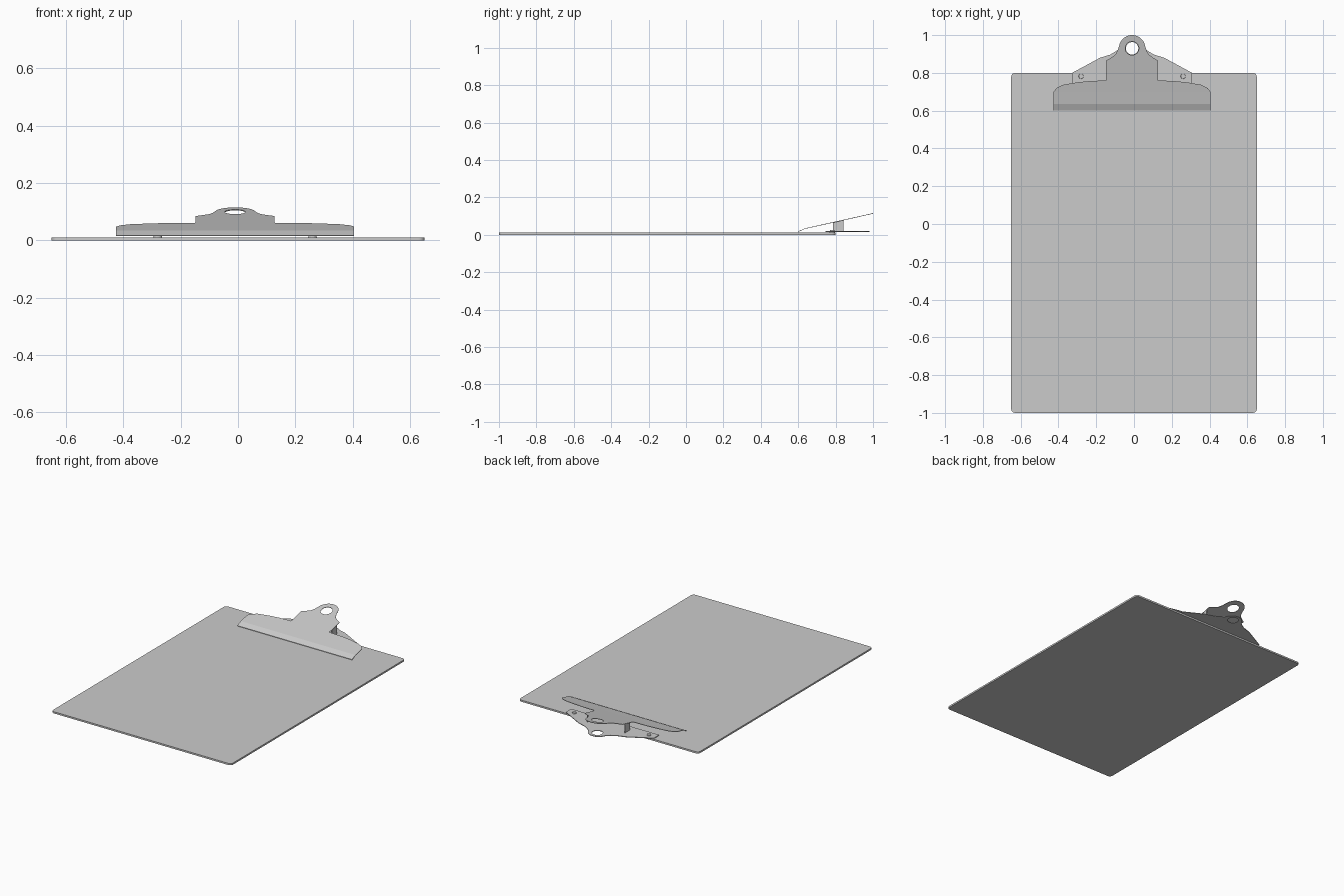
import bpy, bmesh
from math import sin, cos, pi, radians

cube = bpy.data.objects.get("Cube")
if cube:
    bpy.data.objects.remove(cube, do_unlink=True)

grey = bpy.data.materials.new("plain grey")
grey.use_nodes = True
color = (0.6, 0.6, 0.6, 1)
grey.diffuse_color = color
grey.node_tree.nodes["Principled BSDF"].inputs["Base Color"].default_value = color

CX = -0.01          # the clip sits slightly off centre
BEND = 0.635        # where the clip lip turns down


def arc(cx, cy, r, start, end, n):
    return [(cx + r * cos(radians(start + (end - start) * i / n)),
             cy + r * sin(radians(start + (end - start) * i / n))) for i in range(n + 1)]


def mirrored(half):
    """Close a right-hand outline, listed from bottom to top, with its mirror image."""
    return half + [(-x, y) for x, y in reversed(half) if abs(x) > 1e-4]


def finish(bm, name, x=0.0):
    bmesh.ops.recalc_face_normals(bm, faces=bm.faces)
    mesh = bpy.data.meshes.new(name)
    bm.to_mesh(mesh)
    bm.free()
    mesh.materials.append(grey)
    obj = bpy.data.objects.new(name, mesh)
    obj.location.x = x
    bpy.context.collection.objects.link(obj)
    return obj


def plate(outlines, z0, z1):
    """Flat sheet from closed outlines; later outlines are holes."""
    curve = bpy.data.curves.new("outline", "CURVE")
    curve.dimensions = "2D"
    curve.fill_mode = "BOTH"
    curve.extrude = (z1 - z0) / 2
    for pts in outlines:
        spline = curve.splines.new("POLY")
        spline.points.add(len(pts) - 1)
        for p, (x, y) in zip(spline.points, pts):
            p.co = (x, y, 0, 1)
        spline.use_cyclic_u = True
    temp = bpy.data.objects.new("outline", curve)
    bpy.context.collection.objects.link(temp)
    mesh = bpy.data.meshes.new_from_object(
        temp.evaluated_get(bpy.context.evaluated_depsgraph_get()))
    bm = bmesh.new()
    bm.from_mesh(mesh)
    bpy.data.objects.remove(temp, do_unlink=True)
    bpy.data.curves.remove(curve)
    bpy.data.meshes.remove(mesh)
    bmesh.ops.remove_doubles(bm, verts=bm.verts, dist=1e-5)
    bmesh.ops.translate(bm, verts=bm.verts, vec=(0, 0, (z0 + z1) / 2))
    return bm


def clip_height(y):
    """Upper surface of the sloping clip."""
    if y < BEND:
        return 0.018 + (y - 0.6) * 0.46
    return 0.034 + (y - BEND) * 0.223


# Board with rounded corners
board_half = arc(0.63, -0.98, 0.02, -90, 0, 4) + arc(0.63, 0.78, 0.02, 0, 90, 4)
finish(plate([mirrored(board_half)], 0, 0.011), "board")

# Base plate under the clip, with its hanging loop
base_half = [(0.318, 0.745), (0.318, 0.80), (0.17, 0.88), (0.115, 0.897), (0.085, 0.915)]
base_half += arc(0, 0.915, 0.065, 15, 90, 8)
base_hole = arc(0, 0.93, 0.033, 0, 345, 23)
finish(plate([mirrored(base_half), base_hole], 0.015, 0.019), "base_plate", CX)

# Clip: flat outline cut at the bend, then tilted
clip_half = [(0.415, 0.6), (0.415, 0.70), (0.40, 0.72), (0.365, 0.737), (0.29, 0.75),
             (0.22, 0.757), (0.138, 0.76), (0.138, 0.865), (0.112, 0.88), (0.09, 0.895),
             (0.078, 0.915)]
clip_half += arc(0, 0.93, 0.07, 10, 90, 10)
clip_hole = arc(0, 0.93, 0.036, 0, 345, 23)
bm = plate([mirrored(clip_half), clip_hole], -0.003, 0)
bmesh.ops.bisect_plane(bm, geom=bm.verts[:] + bm.edges[:] + bm.faces[:],
                       plane_co=(0, BEND, 0), plane_no=(0, 1, 0))
for v in bm.verts:
    v.co.z += clip_height(v.co.y)
finish(bm, "clip", CX)

# Side tabs and rivets
for side, word in ((1, "left"), (-1, "right")):
    bm = bmesh.new()
    tab = [bm.verts.new((side * 0.137, y, z)) for y, z in
           ((0.787, 0.018), (0.842, 0.018),
            (0.842, clip_height(0.842) - 0.002), (0.787, clip_height(0.787) - 0.002))]
    face = bm.faces.new(tab)
    new = bmesh.ops.extrude_face_region(bm, geom=[face])["geom"]
    bmesh.ops.translate(bm, vec=(-side * 0.004, 0, 0),
                        verts=[g for g in new if isinstance(g, bmesh.types.BMVert)])
    finish(bm, word + "_tab", CX)

    bm = bmesh.new()
    bmesh.ops.create_cone(bm, cap_ends=True, segments=16, radius1=0.015, radius2=0.012,
                          depth=0.014)
    bmesh.ops.translate(bm, verts=bm.verts, vec=(side * 0.27, 0.782, 0.018))
    finish(bm, word + "_rivet", CX)
